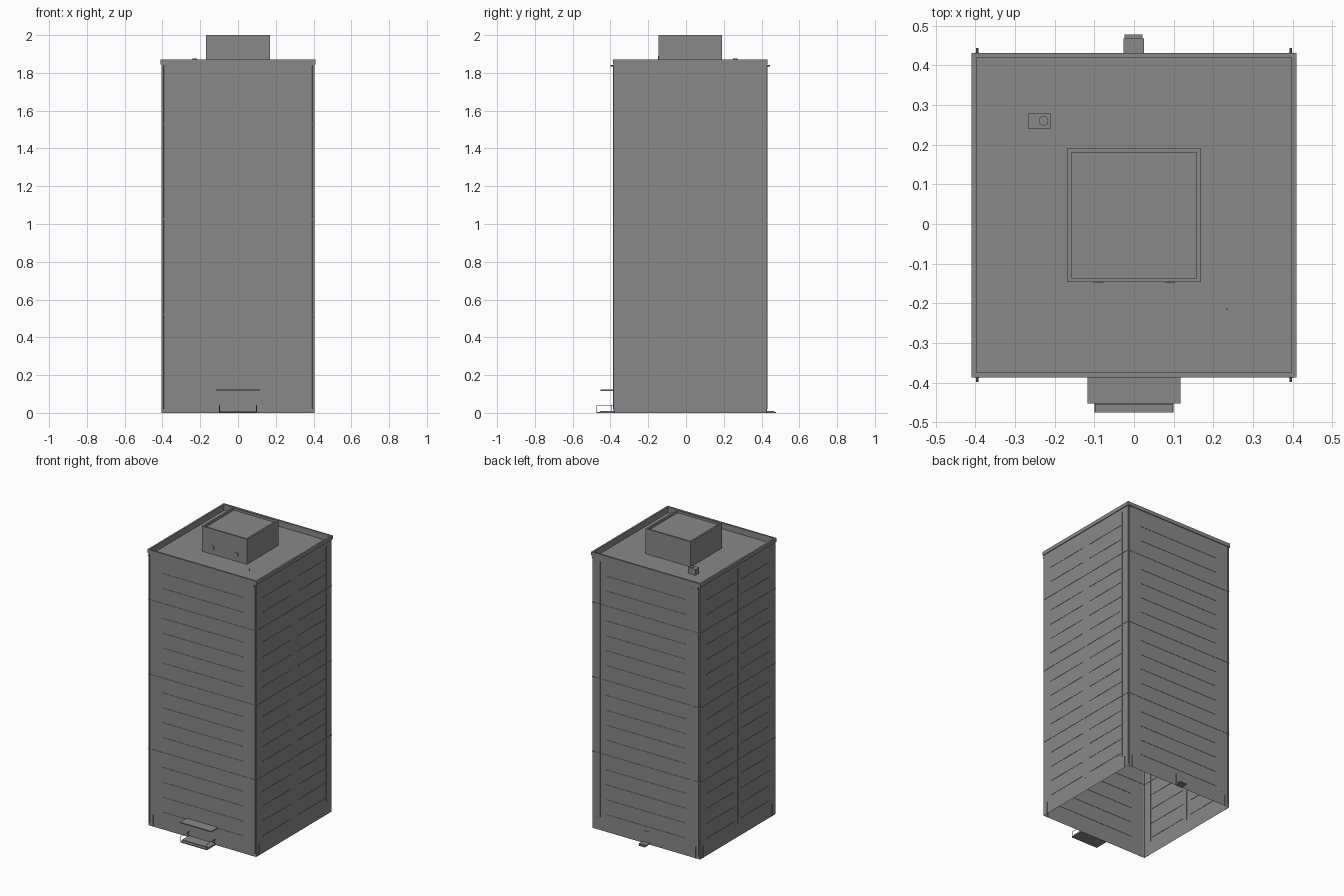
import bpy
import bmesh
from math import pi
from mathutils import Vector, Matrix

cube = bpy.data.objects.get("Cube")
if cube:
    bpy.data.objects.remove(cube, do_unlink=True)

GREY = (0.25, 0.25, 0.252, 1)
mat = bpy.data.materials.new("concrete_grey")
mat.use_nodes = True
mat.diffuse_color = GREY
mat.node_tree.nodes["Principled BSDF"].inputs["Base Color"].default_value = GREY

CY = 0.0225    # centre of the tower in y
HALF = 0.404   # half width of the tower
ROOF = 1.83
FLOOR = 0.101


def finish(name, bm):
    mesh = bpy.data.meshes.new(name)
    bm.to_mesh(mesh)
    bm.free()
    mesh.materials.append(mat)
    ob = bpy.data.objects.new(name, mesh)
    bpy.context.collection.objects.link(ob)
    return ob


def add_box(bm, lo, hi, matrix=Matrix()):
    lo, hi = Vector(lo), Vector(hi)
    size = Matrix.Diagonal((*(hi - lo), 1))
    bmesh.ops.create_cube(bm, size=1, matrix=matrix @ Matrix.Translation((lo + hi) / 2) @ size)


def boxes(name, pairs):
    bm = bmesh.new()
    for lo, hi in pairs:
        add_box(bm, lo, hi)
    return finish(name, bm)


def add_rod(bm, a, b, r):
    a, b = Vector(a), Vector(b)
    turn = (b - a).to_track_quat('Z', 'Y').to_matrix().to_4x4()
    bmesh.ops.create_cone(bm, cap_ends=True, segments=8, radius1=r, radius2=r,
                          depth=(b - a).length, matrix=Matrix.Translation((a + b) / 2) @ turn)


def square_shell(name, rings):
    """Loft square rings (half width, height), open below and closed by the last ring."""
    bm = bmesh.new()
    prev = None
    for h, z in rings:
        ring = [bm.verts.new((x * h, CY + y * h, z)) for x, y in ((-1, -1), (1, -1), (1, 1), (-1, 1))]
        if prev:
            for i in range(4):
                j = (i + 1) % 4
                bm.faces.new((prev[i], prev[j], ring[j], ring[i]))
        prev = ring
    bm.faces.new(prev)
    return finish(name, bm)


# Tower with coping, parapet and roof; penthouse with its own parapet
square_shell("tower_walls", [(HALF, 0), (HALF, 1.845), (0.409, 1.845), (0.409, 1.87),
                             (0.397, 1.87), (0.397, ROOF)])
square_shell("penthouse", [(0.169, ROOF), (0.169, 2.0), (0.158, 2.0), (0.158, 1.985)])

# Facade joints: floor strips, full-width bands, upright seams, on all four sides
T = 0.002
floor_bm, band_bm, seam_bm = bmesh.new(), bmesh.new(), bmesh.new()
for side in range(4):
    face = Matrix.Translation((0, CY, 0)) @ Matrix.Rotation(side * pi / 2, 4, 'Z')
    spans = [(-0.335, -0.035), (0.035, 0.335)] if side % 2 else [(-0.3, 0.3)]
    for level in range(1, 18):
        z = level * FLOOR + 0.015
        if level % 5 == 0:
            add_box(band_bm, (-HALF, -HALF - T, z - T), (HALF, -HALF + T, z + T), face)
        else:
            for a, b in spans:
                add_box(floor_bm, (a, -HALF - T, z - T), (b, -HALF + T, z + T), face)
    for x in ((-0.345, 0.345) if side % 2 == 0 else (0, 0.345)):
        add_box(seam_bm, (x - T, -HALF - T, 0.09), (x + T, -HALF + T, 1.82), face)
    for x in (-0.37, 0.37):
        add_box(seam_bm, (x - T, -HALF - T, 0), (x + T, -HALF + T, 0.08), face)
finish("floor_strips", floor_bm)
finish("storey_bands", band_bm)
finish("wall_seams", seam_bm)

# Downpipes with roof spouts and brackets near the corners
pipe_bm = bmesh.new()
for x in (-0.395, 0.395):
    for s in (-1, 1):
        y = CY + s * (HALF + 0.002)
        add_rod(pipe_bm, (x, y, 0.02), (x, y, 1.84), 0.0025)
        add_rod(pipe_bm, (x, y, 1.838), (x, y + s * 0.015, 1.838), 0.003)
        for z in (0.52, 1.025, 1.53):
            add_box(pipe_bm, (x - 0.004, y - 0.004, z - 0.003), (x + 0.004, y + 0.004, z + 0.003))
finish("downpipes", pipe_bm)

# Front entrance: canopy, step, door and handrails
FRONT = CY - HALF
boxes("entrance_canopy", [((-0.117, -0.452, 0.117), (0.117, FRONT, 0.124))])
boxes("entrance_step", [((-0.1, -0.475, 0), (0.1, FRONT, 0.006)),
                        ((-0.1, -0.455, 0.006), (0.1, FRONT, 0.011))])
boxes("entrance_door", [((s * 0.026 - 0.024, FRONT - 0.003, 0.011),
                         (s * 0.026 + 0.024, FRONT, 0.095)) for s in (-1, 1)])
rail_bm = bmesh.new()
for x in (-0.098, 0.098):
    add_rod(rail_bm, (x, -0.472, 0.04), (x, FRONT, 0.04), 0.0015)
    for y in (-0.472, -0.395):
        add_rod(rail_bm, (x, y, 0), (x, y, 0.04), 0.0015)
finish("entrance_handrails", rail_bm)

# Back door and stoop
BACK = CY + HALF
boxes("back_stoop", [((-0.027, BACK, 0.003), (0.025, 0.467, 0.011)),
                     ((-0.024, BACK, 0), (0.022, 0.477, 0.006))])
boxes("back_door", [((-0.022, BACK, 0.011), (0.02, BACK + 0.003, 0.085))])

# Penthouse louvres
boxes("penthouse_louvres", [((x - 0.012, CY - 0.171, 1.865), (x + 0.012, CY - 0.169, 1.89))
                            for x in (-0.09, 0.09)])

# Roof equipment: cooling unit with fan, and a vent pipe
boxes("cooling_unit", [((-0.267, 0.24, ROOF + 0.004), (-0.21, 0.279, 1.872)),
                       ((-0.262, 0.242, ROOF), (-0.25, 0.277, ROOF + 0.004)),
                       ((-0.228, 0.242, ROOF), (-0.216, 0.277, ROOF + 0.004))])
fan_bm = bmesh.new()
bmesh.ops.create_cone(fan_bm, cap_ends=True, segments=20, radius1=0.012, radius2=0.012,
                      depth=0.004, matrix=Matrix.Translation((-0.228, 0.26, 1.874)))
finish("cooling_fan", fan_bm)
vent_bm = bmesh.new()
add_rod(vent_bm, (0.235, -0.215, ROOF), (0.235, -0.215, 1.85), 0.0025)
finish("vent_pipe", vent_bm)
